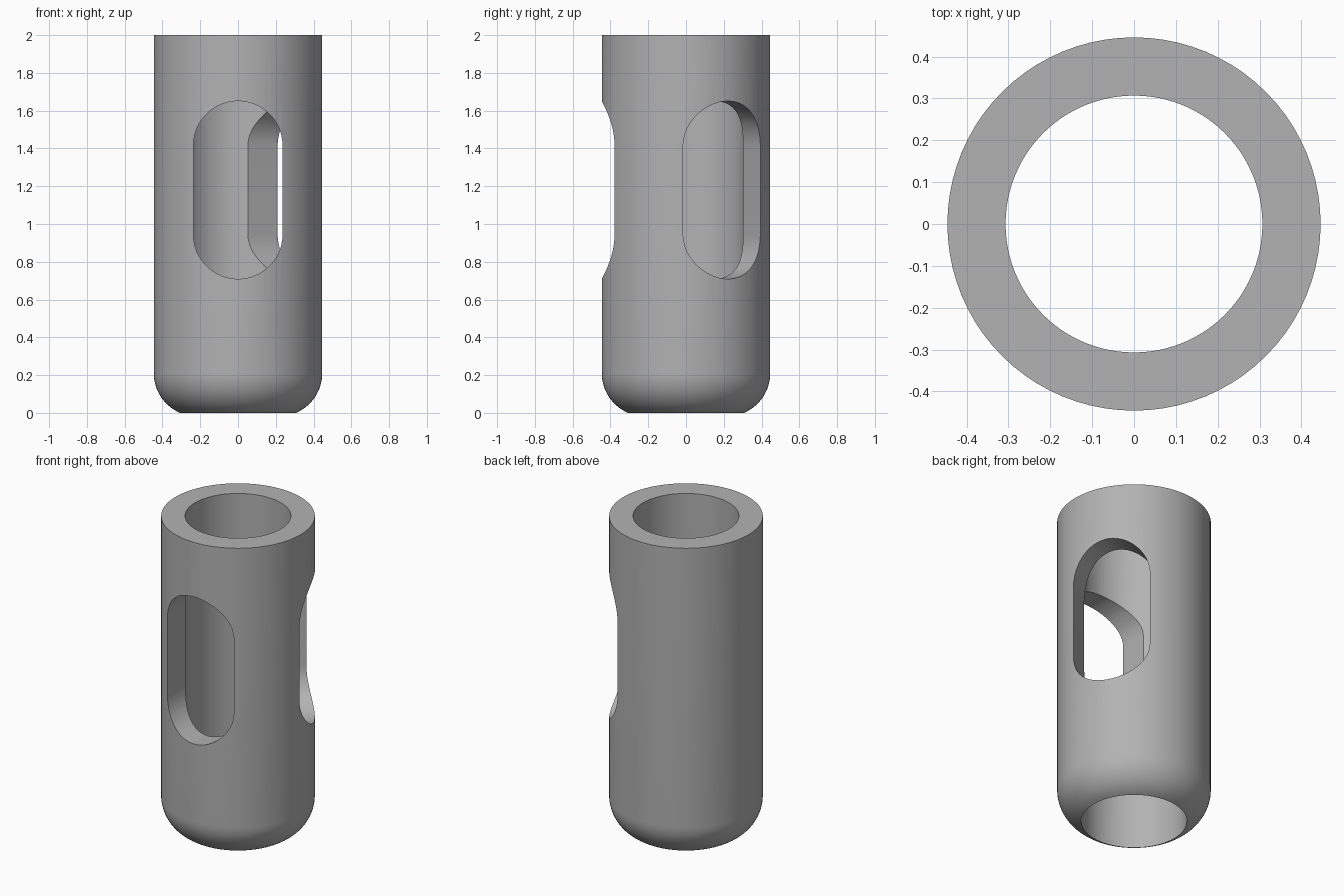
import bpy, bmesh, math
from mathutils import Matrix, Vector

cube = bpy.data.objects.get("Cube")
if cube:
    bpy.data.objects.remove(cube, do_unlink=True)

OUTER, BORE, HEIGHT, ROUND = 0.446, 0.307, 2.0, 0.23
SLOT_HALF, SLOT_LOW, SLOT_HIGH = 0.236, 0.945, 1.415

grey = bpy.data.materials.new("plain_grey")
grey.use_nodes = True
colour = (0.45, 0.45, 0.45, 1)
grey.diffuse_color = colour
grey.node_tree.nodes["Principled BSDF"].inputs["Base Color"].default_value = colour


def make_object(name, bm):
    bmesh.ops.recalc_face_normals(bm, faces=bm.faces)
    mesh = bpy.data.meshes.new(name)
    bm.to_mesh(mesh)
    bm.free()
    mesh.materials.append(grey)
    obj = bpy.data.objects.new(name, mesh)
    bpy.context.collection.objects.link(obj)
    return obj


def lathe(name, profile, steps=80):
    """Spin a closed (radius, z) loop around the vertical axis."""
    bm = bmesh.new()
    verts = [bm.verts.new((r, 0, z)) for r, z in profile]
    edges = [bm.edges.new((v, verts[i - 1])) for i, v in enumerate(verts)]
    bmesh.ops.spin(bm, geom=verts + edges, cent=(0, 0, 0), axis=(0, 0, 1),
                   angle=math.tau, steps=steps, use_duplicate=False)
    bmesh.ops.remove_doubles(bm, verts=bm.verts, dist=1e-4)
    return make_object(name, bm)


def slot_cutter(name, degrees, steps=24):
    """Upright rounded slot, running outward from near the axis."""
    bm = bmesh.new()
    ring = []
    for centre, start in ((SLOT_HIGH, 0), (SLOT_LOW, math.pi)):
        for i in range(steps + 1):
            a = start + math.pi * i / steps
            ring.append(bm.verts.new((0.05, SLOT_HALF * math.cos(a),
                                      centre + SLOT_HALF * math.sin(a))))
    face = bm.faces.new(ring)
    out = bmesh.ops.extrude_face_region(bm, geom=[face])["geom"]
    moved = [g for g in out if isinstance(g, bmesh.types.BMVert)]
    bmesh.ops.translate(bm, verts=moved, vec=Vector((0.6, 0, 0)))
    bm.transform(Matrix.Rotation(math.radians(degrees), 4, "Z"))
    return make_object(name, bm)


# Tube wall: the rounded lower rim meets the open bore in a sharp edge
centre_r = OUTER - ROUND
sweep = math.acos((BORE - centre_r) / ROUND)
centre_z = ROUND * math.sin(sweep)
profile = [(BORE, HEIGHT), (OUTER, HEIGHT)]
for i in range(17):
    a = sweep * i / 16
    profile.append((centre_r + ROUND * math.cos(a), centre_z - ROUND * math.sin(a)))
tube = lathe("slotted_tube", profile)

# Front slot and a second one a third of a turn round
for name, degrees in (("front_slot_cutter", -90), ("side_slot_cutter", 30)):
    cutter = slot_cutter(name, degrees)
    cutter.hide_render = True
    mod = tube.modifiers.new(name, "BOOLEAN")
    mod.operation = "DIFFERENCE"
    mod.solver = "EXACT"
    mod.object = cutter
    bpy.context.view_layer.objects.active = tube
    bpy.ops.object.modifier_apply(modifier=mod.name)
    bpy.data.objects.remove(cutter, do_unlink=True)

bpy.ops.object.select_all(action="DESELECT")
tube.select_set(True)
bpy.context.view_layer.objects.active = tube
bpy.ops.object.shade_smooth_by_angle(angle=math.radians(30))
